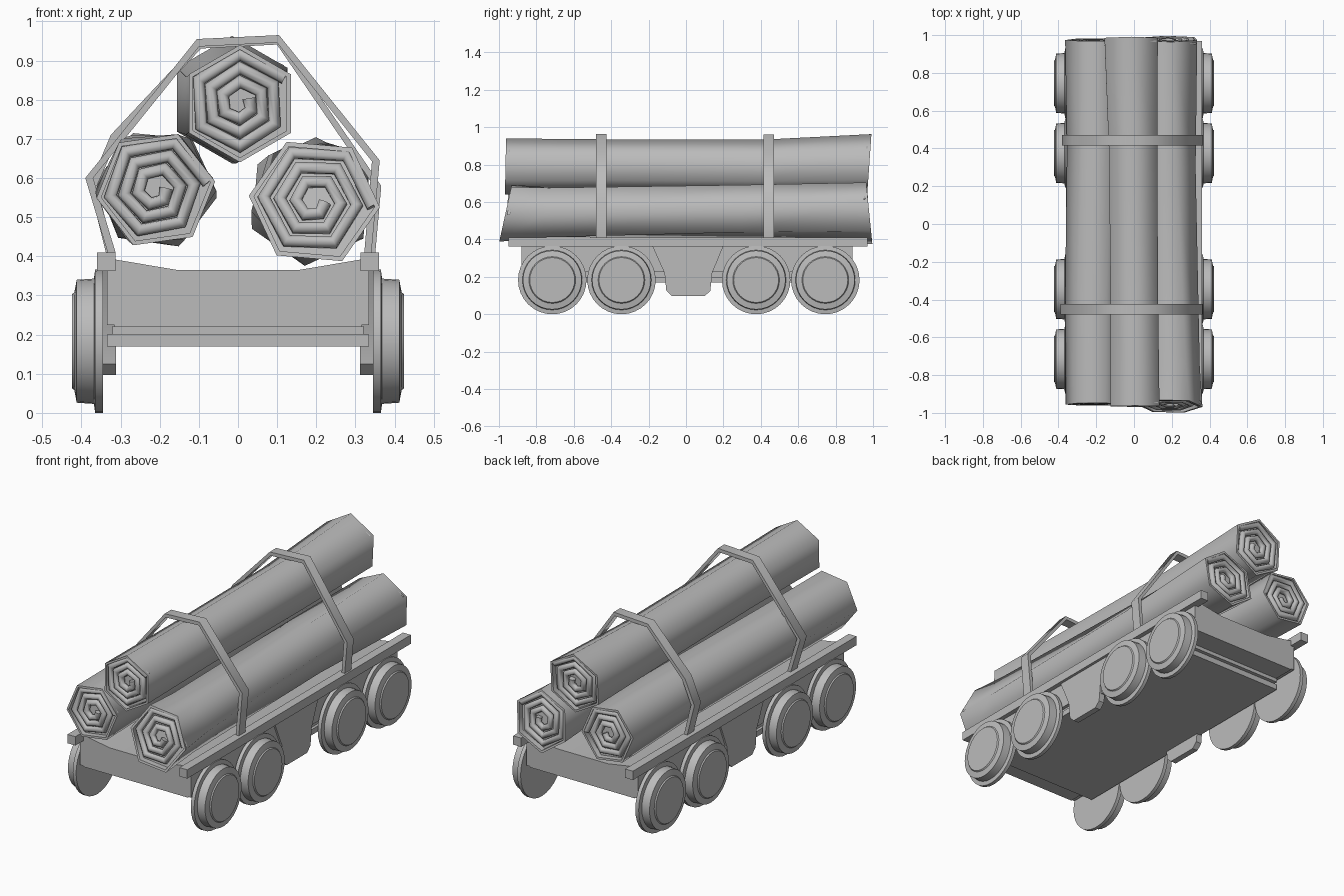
import bpy, bmesh, math
from mathutils import Vector

if "Cube" in bpy.data.objects:
    bpy.data.objects.remove(bpy.data.objects["Cube"])

grey = bpy.data.materials.new("dark_grey")
grey.diffuse_color = (.5, .5, .5, 1)
grey.use_nodes = True
grey.node_tree.nodes["Principled BSDF"].inputs["Base Color"].default_value = grey.diffuse_color


def finish(name, bm, angle=30):
    bmesh.ops.remove_doubles(bm, verts=bm.verts, dist=1e-5)
    bmesh.ops.recalc_face_normals(bm, faces=bm.faces)
    me = bpy.data.meshes.new(name)
    bm.to_mesh(me)
    bm.free()
    me.materials.append(grey)
    ob = bpy.data.objects.new(name, me)
    bpy.context.collection.objects.link(ob)
    bpy.ops.object.select_all(action='DESELECT')
    ob.select_set(True)
    bpy.context.view_layer.objects.active = ob
    bpy.ops.object.shade_smooth_by_angle(angle=math.radians(angle))
    return ob


def extrude(name, pts, axis, a, b):
    """Extrude a 2D outline along axis x (pts = y,z) or y (pts = x,z)."""
    bm = bmesh.new()
    place = (lambda p, t: (t, p[0], p[1])) if axis == 'x' else (lambda p, t: (p[0], t, p[1]))
    loft(bm, [[place(p, t) for p in pts] for t in (a, b)])
    return finish(name, bm)


def loft(bm, rings):
    vs = [[bm.verts.new(c) for c in r] for r in rings]
    n = len(vs[0])
    for r0, r1 in zip(vs, vs[1:]):
        for i in range(n):
            bm.faces.new((r0[i], r0[(i + 1) % n], r1[(i + 1) % n], r1[i]))
    bm.faces.new(vs[0])
    bm.faces.new(vs[-1])


def rect(x0, x1, z0, z1):
    return [(x0, z0), (x1, z0), (x1, z1), (x0, z1)]


# wagon bed with dished top, and stepped underframe
extrude("bed", [(-.315, .22), (.315, .22), (.315, .392), (.155, .365), (-.155, .365), (-.315, .392)],
        'y', -.88, .89)
extrude("underframe_upper", rect(-.32, .32, .2, .222), 'y', -.76, .77)
extrude("underframe_lower", rect(-.335, .335, .17, .2), 'y', -.74, .75)

# side plates, top rails and wheels on both sides
plate = [(-.18, .365), (-.115, .22), (-.105, .125), (-.075, .097),
         (.1, .097), (.13, .125), (.14, .22), (.2, .365)]
wheel = [(.345, .183), (.365, .183), (.368, .16), (.412, .157), (.418, .125), (.424, .12)]
for s, side in ((-1, "left"), (1, "right")):
    extrude(side + "_side_plate", plate, 'x', s * .312, s * .345)
    extrude(side + "_side_strip", rect(-.88, .89, .225, .364), 'x', s * .312, s * .335)
    extrude(side + "_top_rail", rect(-.95, .97, .362, .41), 'x', s * .313, s * .36)
    for k, y in enumerate((-.715, -.345, .375, .745)):
        bm = bmesh.new()
        loft(bm, [[(s * x, y + r * math.cos(t * math.tau / 32), .183 + r * math.sin(t * math.tau / 32))
                   for t in range(32)] for x, r in wheel])
        finish(f"{side}_wheel_{k + 1}", bm, 20)


def rolled_log(name, rot, sections):
    """Sections are (y, x, z, radius, tilt, twist); both ends are recessed and carry a spiral."""
    def pt(sec, r, deg, dy=0):
        y, x, z, _, tilt, twist = sec
        a = math.radians(deg + rot + twist)
        dz = r * math.sin(a)
        return (x + r * math.cos(a), y + dy + tilt * dz, z + dz)

    def ring(sec, f=1, dy=0):
        return [pt(sec, sec[3] * f, 60 * i, dy) for i in range(6)]

    first, last = sections[0], sections[-1]
    bm = bmesh.new()
    loft(bm, [ring(first, .92, .03), ring(first, .92)] + [ring(s) for s in sections]
         + [ring(last, .92), ring(last, .92, -.03)])
    finish(name, bm, 70)

    # raised spiral grain on each end
    for sec, dy, tag in ((first, .018, "front"), (last, -.018, "back")):
        cu = bpy.data.curves.new(f"{name}_{tag}_spiral", 'CURVE')
        cu.dimensions = '3D'
        cu.bevel_depth = .017
        cu.bevel_resolution = 2
        cu.use_fill_caps = True
        cu.materials.append(grey)
        sp = cu.splines.new('POLY')
        n = 19
        sp.points.add(n - 1)
        for i in range(n):
            r = sec[3] - .018 - (sec[3] - .045) * i / (n - 1)
            sp.points[i].co = (*pt(sec, r, 60 * i, dy), 1)
        sp.use_smooth = True
        bpy.context.collection.objects.link(bpy.data.objects.new(cu.name, cu))


# three rolled logs
rolled_log("left_log", 8, [(-.955, -.21, .57, .153, .05, 0), (-.4, -.215, .575, .15, 0, -5),
                           (.4, -.205, .575, .15, 0, -11), (.975, -.21, .57, .156, -.05, -16)])
rolled_log("right_log", -5, [(-.965, .195, .54, .168, .22, 0), (-.75, .195, .545, .153, .1, 4),
                             (.3, .18, .548, .15, 0, 18), (.98, .185, .54, .165, -.1, 30)])
rolled_log("top_log", 30, [(-.965, .005, .79, .15, .02, 0), (-.4, .002, .79, .145, 0, 0),
                           (.4, -.005, .785, .148, 0, 0), (.98, -.015, .8, .163, .07, 0)])


def strap(name, path, y, d=.028):
    """Flat band following a path of (x, z) points."""
    c = Vector((0, .6))
    inner = [Vector(p) + (c - Vector(p)).normalized() * .02 for p in path]
    bm = bmesh.new()
    loft(bm, [[(p[0], y + d, p[1]), (q.x, y + d, q.y), (q.x, y - d, q.y), (p[0], y - d, p[1])]
              for p, q in zip(path, inner)])
    finish(name, bm, 60)


# two tie-down straps
strap("front_strap", [(-.33, .4), (-.39, .6), (-.105, .955), (.105, .965), (.362, .645), (.34, .4)], -.452)
strap("back_strap", [(-.335, .4), (-.38, .58), (-.325, .71), (-.1, .95), (.105, .96), (.366, .58),
                     (.35, .4)], .443)
